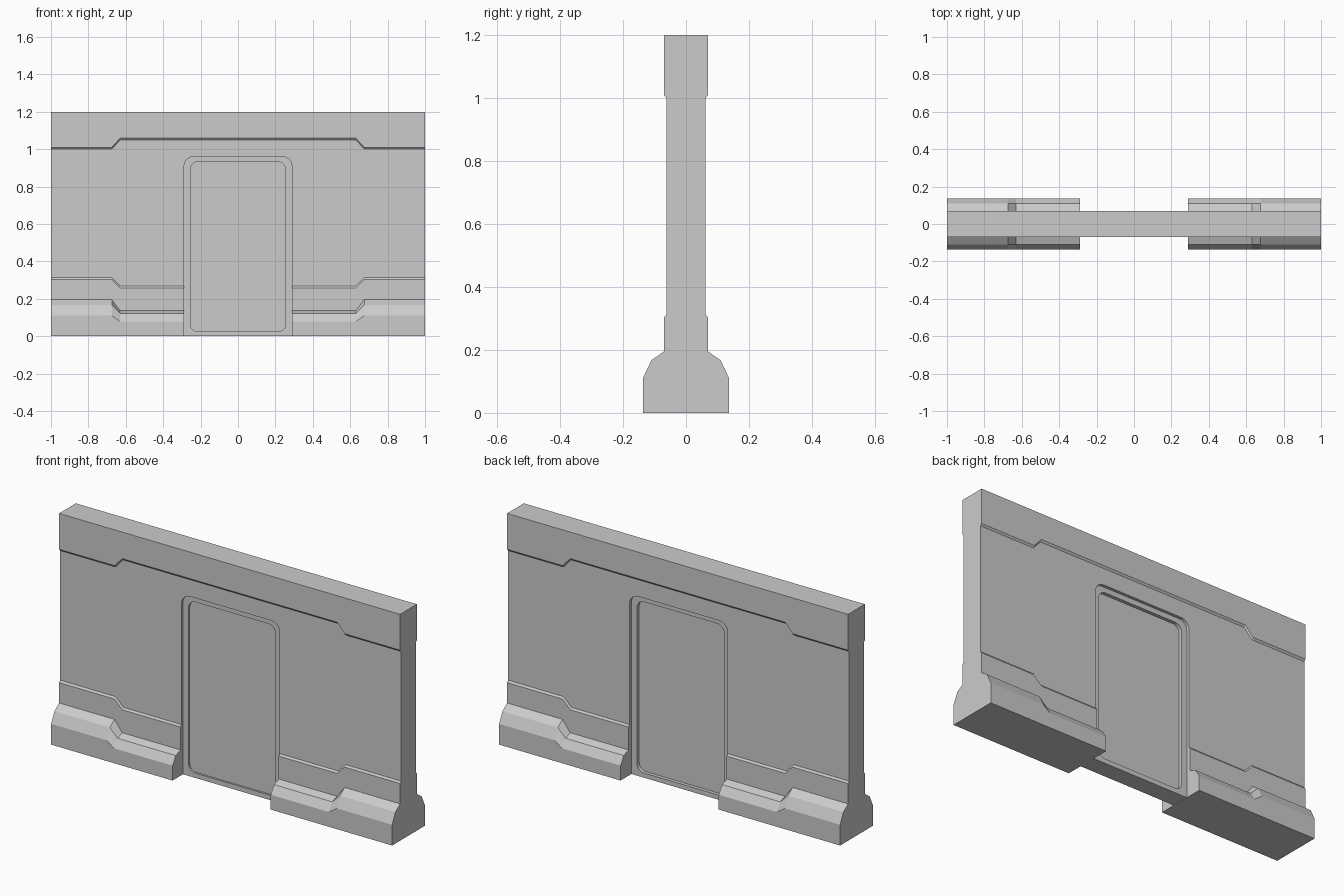
import bpy, bmesh, math

if "Cube" in bpy.data.objects:
    bpy.data.objects.remove(bpy.data.objects["Cube"])


def loft(name, loops, cyclic=False):
    """Skin a list of equal-length point loops; cap the ends unless cyclic."""
    bm = bmesh.new()
    rings = [[bm.verts.new(p) for p in loop] for loop in loops]
    n = len(rings[0])
    pairs = list(zip(rings, rings[1:]))
    if cyclic:
        pairs.append((rings[-1], rings[0]))
    else:
        bm.faces.new(rings[0])
        bm.faces.new(rings[-1])
    for a, b in pairs:
        for i in range(n):
            j = (i + 1) % n
            bm.faces.new((a[i], a[j], b[j], b[i]))
    bmesh.ops.recalc_face_normals(bm, faces=bm.faces)
    mesh = bpy.data.meshes.new(name)
    bm.to_mesh(mesh)
    bm.free()
    obj = bpy.data.objects.new(name, mesh)
    bpy.context.collection.objects.link(obj)
    return obj


def wall_section(x, drop):
    """Cross-section of the wall; drop lowers the base and raises the top band."""
    half = [(0.137, 0), (0.137, 0.11 - drop * 0.7), (0.11, 0.167 - drop),
            (0.07, 0.195 - drop * 1.3), (0.07, 0.303 - drop), (0.062, 0.313 - drop),
            (0.062, 1.0 + drop * 1.1), (0.07, 1.01 + drop * 1.1), (0.07, 1.2)]
    return ([(x, -y, z) for y, z in half] +
            [(x, y, z) for y, z in reversed(half)])


def door_outline(half_w, z0, z1, r_low, r_top, y, steps=6):
    """Rounded rectangle in the xz plane."""
    pts = []
    for k, (sx, top) in enumerate([(1, True), (-1, True), (-1, False), (1, False)]):
        r = r_top if top else r_low
        cx = sx * (half_w - r)
        cz = z1 - r if top else z0 + r
        for i in range(steps + 1):
            a = math.pi / 2 * (k + i / steps)
            pts.append((cx + r * math.cos(a), y, cz + r * math.sin(a)))
    return pts


def outer(y, z0=0.0):
    return door_outline(0.288, z0, 0.96, 0.001, 0.05, y)


def inner(y):
    return door_outline(0.255, 0.025, 0.932, 0.04, 0.04, y)


# wall with stepped base and top band
D = 0.045
stations = [(-1, 0), (-0.675, 0), (-0.63, D), (0.63, D), (0.675, 0), (1, 0)]
wall = loft("wall", [wall_section(x, d) for x, d in stations])

# doorway opening
cutter = loft("doorway_cutter", [outer(-0.3, -0.1), outer(0.3, -0.1)])
cutter.hide_render = True
cutter.hide_viewport = True
cut = wall.modifiers.new("doorway", 'BOOLEAN')
cut.operation = 'DIFFERENCE'
cut.solver = 'EXACT'
cut.object = cutter

# recessed frame and door panel
frame = loft("door_frame", [inner(-0.05), outer(-0.05), outer(0.046), inner(0.046)], cyclic=True)
panel = loft("door_panel", [inner(-0.04), inner(0.028)])

# smooth only the rounded door corners
for obj in (frame, panel):
    bpy.ops.object.select_all(action='DESELECT')
    obj.select_set(True)
    bpy.context.view_layer.objects.active = obj
    bpy.ops.object.shade_smooth_by_angle(angle=math.radians(30))
